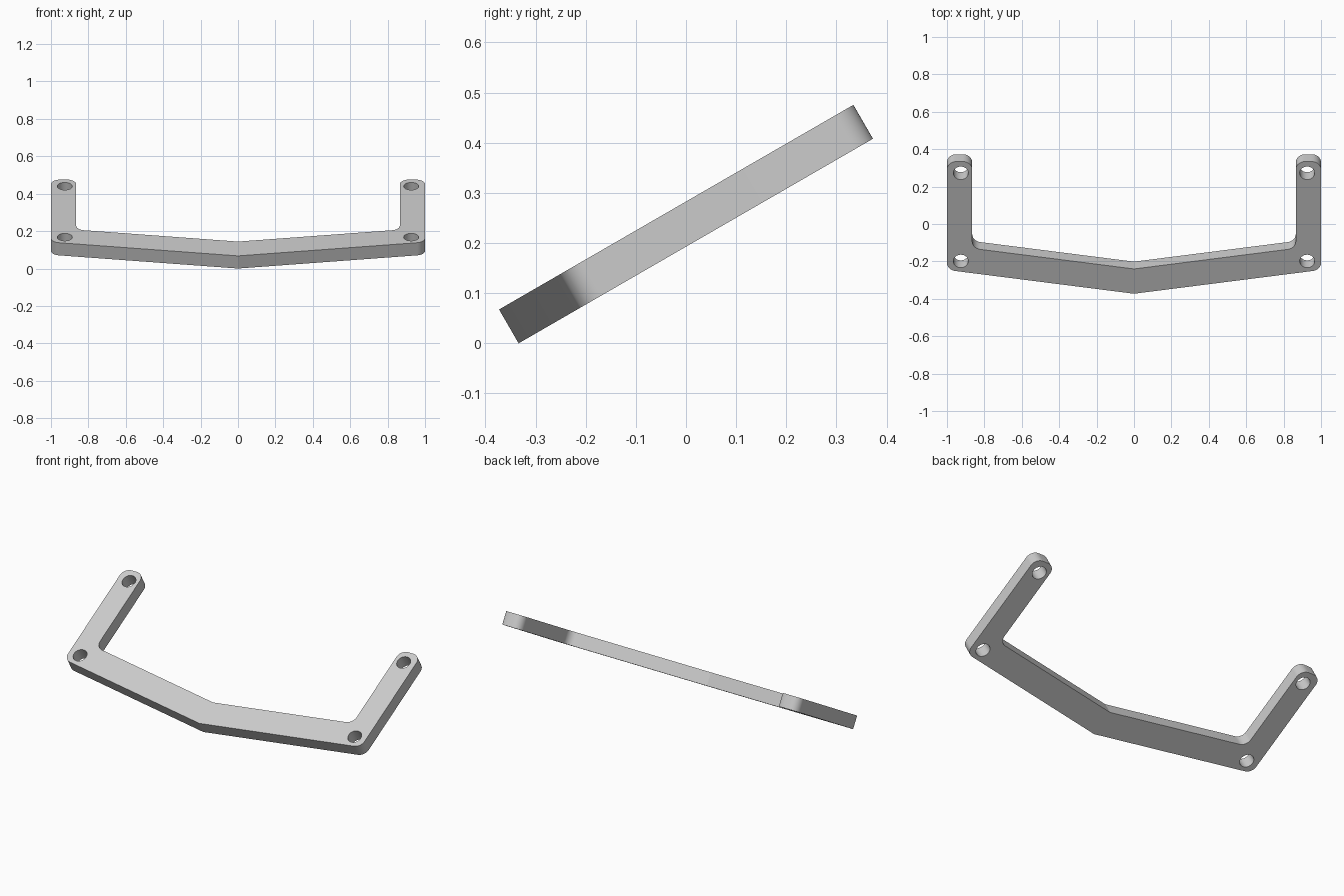
import bpy, bmesh, math
from mathutils import Vector

cube = bpy.data.objects.get("Cube")
if cube:
    bpy.data.objects.remove(cube, do_unlink=True)

TILT = math.radians(30)
HALF_THICK = 0.039
RADIUS = 0.05
SLOPE = 0.147          # sweep of the front bar
FRONT, INNER, END = -0.408, -0.255, 0.408
ARM_IN, ARM_OUT = 0.865, 1.0


def fillet(prev, point, nxt, radius, steps=12):
    """Points of a rounded corner."""
    a, b = (prev - point).normalized(), (nxt - point).normalized()
    half = a.angle(b) / 2
    centre = point + (a + b).normalized() * (radius / math.sin(half))
    reach = radius / math.tan(half)
    start = (point + a * reach - centre).normalized()
    end = (point + b * reach - centre).normalized()
    return [centre + start.slerp(end, i / steps) * radius for i in range(steps + 1)]


def circle(x, y, radius, steps=48):
    return [Vector((x + radius * math.cos(math.tau * i / steps),
                    y + radius * math.sin(math.tau * i / steps), 0))
            for i in range(steps)]


def add_loop(curve, points):
    spline = curve.splines.new('POLY')
    spline.points.add(len(points) - 1)
    for target, p in zip(spline.points, points):
        target.co = (p.x, p.y, 0, 1)
    spline.use_cyclic_u = True


# Half of the outline, front centre to inner centre
half = [Vector(p) for p in (
    (0, FRONT, 0),
    (ARM_OUT, FRONT + SLOPE * ARM_OUT, 0),
    (ARM_OUT, END, 0),
    (ARM_IN, END, 0),
    (ARM_IN, INNER + SLOPE * ARM_IN, 0),
    (0, INNER, 0))]
side = []
for i in range(1, len(half) - 1):
    side += fillet(half[i - 1], half[i], half[i + 1], RADIUS)
mirrored = [Vector((-p.x, p.y, 0)) for p in reversed(side)]
outline = [half[0]] + side + [half[-1]] + mirrored

# Flat bracket with four screw holes
curve = bpy.data.curves.new("bracket_profile", 'CURVE')
curve.dimensions = '2D'
curve.fill_mode = 'BOTH'
curve.extrude = HALF_THICK
add_loop(curve, outline)
for x in (-0.926, 0.926):
    for y in (-0.207, 0.337):
        add_loop(curve, circle(x, y, 0.04))

profile = bpy.data.objects.new("bracket_profile", curve)
bpy.context.collection.objects.link(profile)
bpy.context.view_layer.update()
graph = bpy.context.evaluated_depsgraph_get()
mesh = bpy.data.meshes.new_from_object(profile.evaluated_get(graph))
bpy.data.objects.remove(profile, do_unlink=True)

# Weld the caps to the walls
bm = bmesh.new()
bm.from_mesh(mesh)
bmesh.ops.remove_doubles(bm, verts=bm.verts, dist=0.0001)
bmesh.ops.recalc_face_normals(bm, faces=bm.faces)
bm.to_mesh(mesh)
bm.free()

# Tilted so the arm ends rise toward the back
bracket = bpy.data.objects.new("bracket", mesh)
bpy.context.collection.objects.link(bracket)
bracket.rotation_euler.x = TILT
bracket.location.z = -FRONT * math.sin(TILT) + HALF_THICK * math.cos(TILT)

# Single grey finish
grey = bpy.data.materials.new("plain_grey")
grey.use_nodes = True
colour = (0.6, 0.6, 0.6, 1)
grey.diffuse_color = colour
grey.node_tree.nodes["Principled BSDF"].inputs["Base Color"].default_value = colour
mesh.materials.clear()
mesh.materials.append(grey)

bpy.ops.object.select_all(action='DESELECT')
bracket.select_set(True)
bpy.context.view_layer.objects.active = bracket
bpy.ops.object.shade_smooth_by_angle(angle=math.radians(12))
